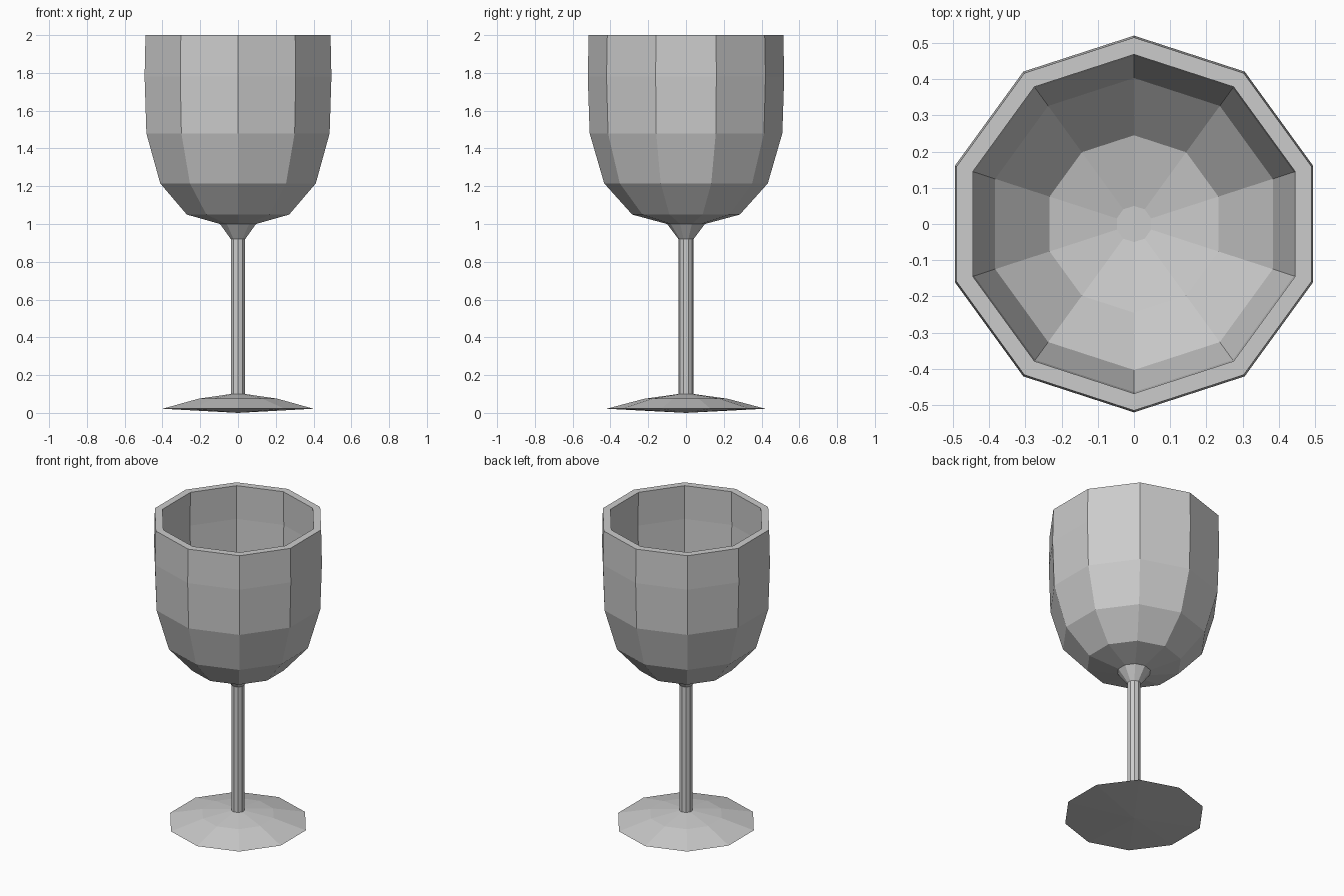
import bpy, bmesh
from math import tau

if "Cube" in bpy.data.objects:
    bpy.data.objects.remove(bpy.data.objects["Cube"])

SIDES = 10

# Half profile (radius, height), from the underside up, over the rim and down inside
foot = [(0, 0), (0.42, 0.022), (0.22, 0.075), (0.04, 0.10)]
stem = [(0.04, 0.92), (0.10, 1.00)]
bowl_outside = [(0.285, 1.05), (0.433, 1.215), (0.51, 1.48), (0.52, 1.78), (0.515, 2.0)]
bowl_inside = [(0.468, 2.0), (0.473, 1.78), (0.464, 1.48), (0.403, 1.24),
               (0.245, 1.085), (0.05, 1.04), (0, 1.04)]
profile = foot + stem + bowl_outside + bowl_inside

# Lathe the profile around z with a corner on the y axis
bm = bmesh.new()
verts = [bm.verts.new((0, r, z)) for r, z in profile]
edges = [bm.edges.new(pair) for pair in zip(verts, verts[1:])]
bmesh.ops.spin(bm, geom=verts + edges, cent=(0, 0, 0), axis=(0, 0, 1),
               angle=tau, steps=SIDES, use_duplicate=False)
bmesh.ops.remove_doubles(bm, verts=bm.verts[:], dist=0.0005)
bmesh.ops.recalc_face_normals(bm, faces=bm.faces[:])

mesh = bpy.data.meshes.new("wine_goblet")
bm.to_mesh(mesh)
bm.free()
goblet = bpy.data.objects.new("wine_goblet", mesh)
bpy.context.collection.objects.link(goblet)
